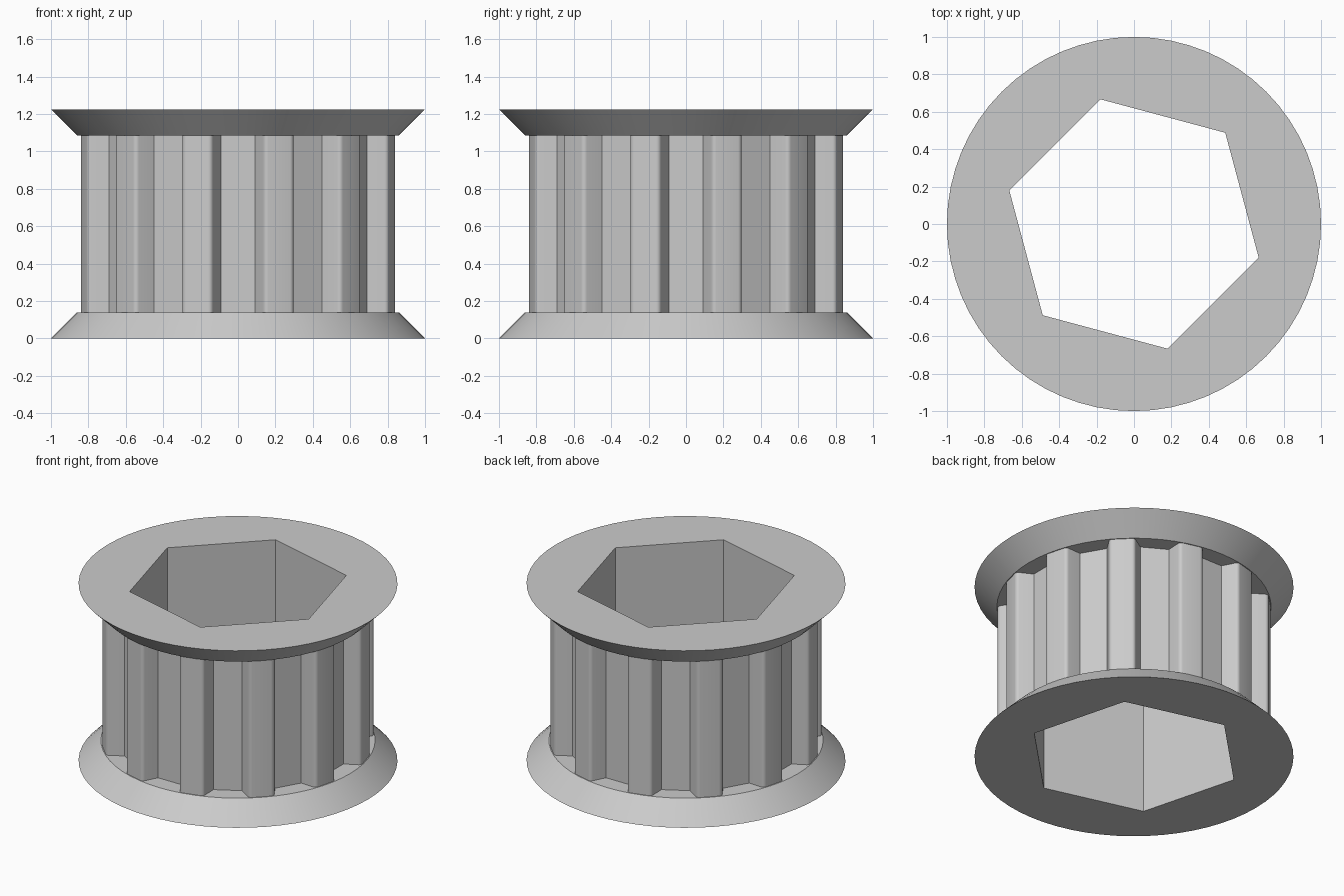
import bpy, bmesh
from math import sin, cos, pi, radians

cube = bpy.data.objects.get("Cube")
if cube:
    bpy.data.objects.remove(cube)

HEIGHT, RIM = 1.225, 0.14
TEETH = 12

grey = bpy.data.materials.new("plain grey")
grey.use_nodes = True
grey.diffuse_color = (0.6, 0.6, 0.6, 1)
grey.node_tree.nodes["Principled BSDF"].inputs["Base Color"].default_value = (0.6, 0.6, 0.6, 1)


def circle(radius, count, start=0.0):
    """Counter-clockwise outline of a regular polygon."""
    return [(radius * cos(start + 2 * pi * i / count),
             radius * sin(start + 2 * pi * i / count)) for i in range(count)]


def tooth_outline():
    """Counter-clockwise outline of the belt teeth, with rounded tips."""
    base_u, base_d = 0.105, 0.742
    tip_u, tip_d, fillet = 0.060, 0.828, 0.025
    half = [(base_u, base_d)]
    for i in range(6):
        a = radians(12 + 78 * i / 5)
        half.append((tip_u + fillet * cos(a), tip_d + fillet * sin(a)))
    tooth = [(-u, d) for u, d in half] + [(u, d) for u, d in reversed(half)]
    outline = []
    for k in range(TEETH):
        a = 2 * pi * (k + 0.5) / TEETH
        outline += [(d * cos(a) + u * sin(a), d * sin(a) - u * cos(a))
                    for u, d in reversed(tooth)]
    return outline


def loop(bm, points, z):
    return [bm.verts.new((x, y, z)) for x, y in points]


def wall(bm, low, high, inward=False):
    """Side faces between two matching loops."""
    n = len(low)
    for i in range(n):
        j = (i + 1) % n
        face = [low[i], low[j], high[j], high[i]]
        bm.faces.new(face[::-1] if inward else face)


def cap(bm, outer, inner, up):
    """Flat ring between an outline and the hole inside it."""
    edges = []
    for ring in (outer, inner):
        for i, v in enumerate(ring):
            w = ring[(i + 1) % len(ring)]
            edges.append(bm.edges.get((v, w)) or bm.edges.new((v, w)))
    made = bmesh.ops.triangle_fill(bm, edges=edges, use_beauty=True, normal=(0, 0, up))
    for f in made["geom"]:
        if isinstance(f, bmesh.types.BMFace):
            f.normal_update()
            if f.normal.z * up < 0:
                f.normal_flip()


def finish(bm, name):
    mesh = bpy.data.meshes.new(name)
    bm.to_mesh(mesh)
    bm.free()
    mesh.materials.append(grey)
    obj = bpy.data.objects.new(name, mesh)
    bpy.context.collection.objects.link(obj)
    bpy.ops.object.select_all(action="DESELECT")
    obj.select_set(True)
    bpy.context.view_layer.objects.active = obj
    bpy.ops.object.shade_smooth_by_angle(angle=radians(25))


hexagon = circle(0.69, 6, radians(45))


# Conical rims with the hexagonal opening
def flange(name, z_low, r_low, r_high):
    bm = bmesh.new()
    low = loop(bm, circle(r_low, 64), z_low)
    high = loop(bm, circle(r_high, 64), z_low + RIM)
    wall(bm, low, high)
    cap(bm, low, loop(bm, hexagon, z_low), -1)
    cap(bm, high, loop(bm, hexagon, z_low + RIM), 1)
    finish(bm, name)


flange("lower_flange", 0, 1.0, 0.86)
flange("upper_flange", HEIGHT - RIM, 0.86, 1.0)

# Toothed drum between the rims
bm = bmesh.new()
teeth = tooth_outline()
wall(bm, loop(bm, teeth, RIM), loop(bm, teeth, HEIGHT - RIM))
finish(bm, "toothed_drum")

# Hexagonal bore running through the whole height
bm = bmesh.new()
wall(bm, loop(bm, hexagon, 0), loop(bm, hexagon, HEIGHT), inward=True)
finish(bm, "hexagonal_bore")
